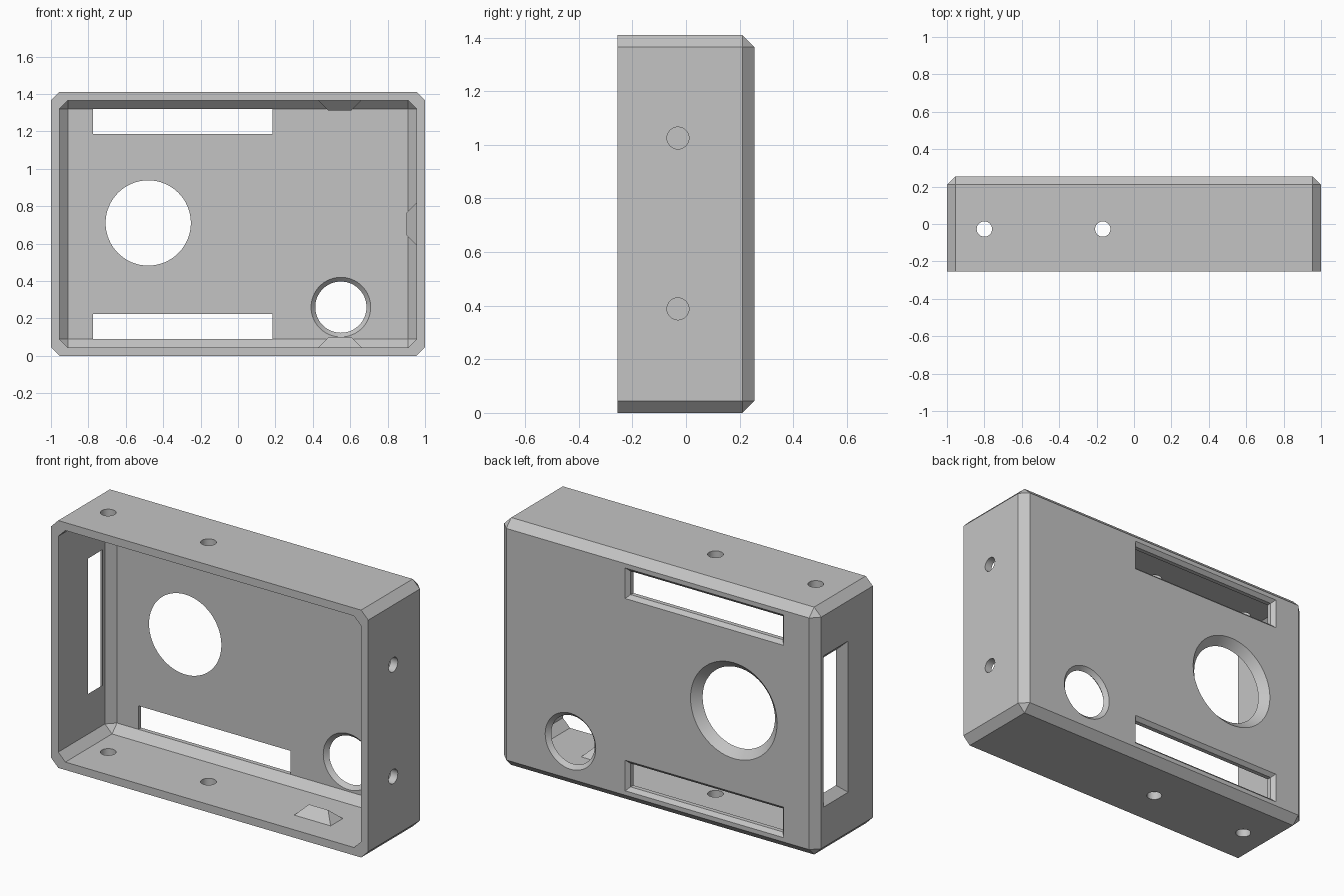
import bpy, bmesh, math

cube = bpy.data.objects.get("Cube")
if cube:
    bpy.data.objects.remove(cube, do_unlink=True)

W, D, H = 1.0, 0.255, 1.41   # half width, half depth, full height
T = 0.045                    # wall thickness and chamfer size
MID = H / 2
BACK = D - T                 # inner face of the back panel

grey = bpy.data.materials.new("plain grey")
grey.use_nodes = True
colour = (0.55, 0.55, 0.55, 1)
grey.diffuse_color = colour
grey.node_tree.nodes["Principled BSDF"].inputs["Base Color"].default_value = colour


def finish(bm, name):
    bmesh.ops.recalc_face_normals(bm, faces=bm.faces)
    mesh = bpy.data.meshes.new(name)
    bm.to_mesh(mesh)
    bm.free()
    mesh.materials.append(grey)
    obj = bpy.data.objects.new(name, mesh)
    bpy.context.collection.objects.link(obj)
    return obj


def chamfered_box(name, hx, y0, y1, z0, z1):
    """Box chamfered on every edge except those around its front face."""
    bm = bmesh.new()
    bmesh.ops.create_cube(bm, size=1)
    for v in bm.verts:
        v.co.x *= 2 * hx
        v.co.y = y1 if v.co.y > 0 else y0
        v.co.z = z1 if v.co.z > 0 else z0
    edges = [e for e in bm.edges if max(v.co.y for v in e.verts) > y0 + 0.001]
    bmesh.ops.bevel(bm, geom=edges, offset=T, offset_type='OFFSET',
                    segments=1, profile=0.5, affect='EDGES')
    return finish(bm, name)


def rect(u, v, hu, hv):
    return [(u - hu, v - hv), (u + hu, v - hv), (u + hu, v + hv), (u - hu, v + hv)]


def circle(u, v, r, n=64):
    return [(u + r * math.cos(2 * math.pi * i / n),
             v + r * math.sin(2 * math.pi * i / n)) for i in range(n)]


def loft(name, axis, stations):
    """Closed solid through (depth, ring) stations along an axis."""
    place = {'x': lambda d, u, v: (d, u, v),
             'y': lambda d, u, v: (u, d, v),
             'z': lambda d, u, v: (u, v, d)}[axis]
    bm = bmesh.new()
    rings = [[bm.verts.new(place(d, u, v)) for u, v in ring] for d, ring in stations]
    for a, b in zip(rings, rings[1:]):
        for i in range(len(a)):
            j = (i + 1) % len(a)
            bm.faces.new((a[i], a[j], b[j], b[i]))
    bm.faces.new(rings[0])
    bm.faces.new(rings[-1])
    bmesh.ops.remove_doubles(bm, verts=bm.verts, dist=1e-5)
    return finish(bm, name)


def cut(target, cutter):
    cutter.hide_render = True
    mod = target.modifiers.new("cut", 'BOOLEAN')
    mod.operation, mod.solver, mod.object = 'DIFFERENCE', 'EXACT', cutter
    bpy.context.view_layer.objects.active = target
    bpy.ops.object.modifier_apply(modifier=mod.name)
    bpy.data.objects.remove(cutter, do_unlink=True)


# Open-fronted shell
case = chamfered_box("case_shell", W, -D, D, 0, H)
cut(case, chamfered_box("cavity", W - T, -D - 0.2, BACK, T, H - T))

# Large round opening, flared towards the back
e = 0.02
cut(case, loft("large_opening", 'y', [
    (BACK - e, circle(-0.48, 0.71, 0.228)), (BACK, circle(-0.48, 0.71, 0.228)),
    (D + e, circle(-0.48, 0.71, 0.228 + T + e))]))

# Small round opening, flared both ways
h = T / 2
cut(case, loft("small_opening", 'y', [
    (BACK - e, circle(0.55, 0.26, 0.137 + h + e)), (D - h, circle(0.55, 0.26, 0.137)),
    (D + e, circle(0.55, 0.26, 0.137 + h + e))]))

# Two long back slots with chamfered outer rims
for z in (MID - 0.548, MID + 0.548):
    cut(case, loft("back_slot", 'y', [
        (d, rect(-0.295, z, 0.48 + g, 0.067 + g))
        for d, g in ((BACK - e, 0), (D - 0.02, 0), (D + e, 0.04))]))

# Tall side slot, flared outwards
cut(case, loft("side_slot", 'x', [
    (d, rect(0.079, MID, 0.066 + g, 0.386 + g))
    for d, g in ((-W + T + e, 0), (-W + T, 0), (-W - e, T + e))]))

# Screw holes through top and bottom, and through one side
for x in (-0.8, -0.167):
    ring = circle(x, -0.027, 0.041, 32)
    cut(case, loft("screw_hole", 'z', [(-0.1, ring), (H + 0.1, ring)]))
for z in (0.388, 1.025):
    ring = circle(-0.03, z, 0.041, 32)
    cut(case, loft("side_screw_hole", 'x', [(W - 0.1, ring), (W + 0.1, ring)]))

# Ridge-shaped catches on the inner walls
L, R, Y = 0.115, 0.055, -0.053
for name, wall, s in (("bottom_catch", T, 1), ("top_catch", H - T, -1)):
    base = rect(0.545, Y, L, R)
    loft(name, 'z', [(wall - s * 0.01, base), (wall, base),
                     (wall + s * R, rect(0.545, Y, L - R, 0))])
base = rect(Y, MID, R, L)
loft("side_catch", 'x', [(W - T + 0.01, base), (W - T, base),
                         (W - T - R, rect(Y, MID, 0, L - R))])

# Smooth round openings, keep chamfers crisp
bpy.ops.object.select_all(action='DESELECT')
case.select_set(True)
bpy.context.view_layer.objects.active = case
bpy.ops.object.shade_smooth_by_angle(angle=math.radians(25))
